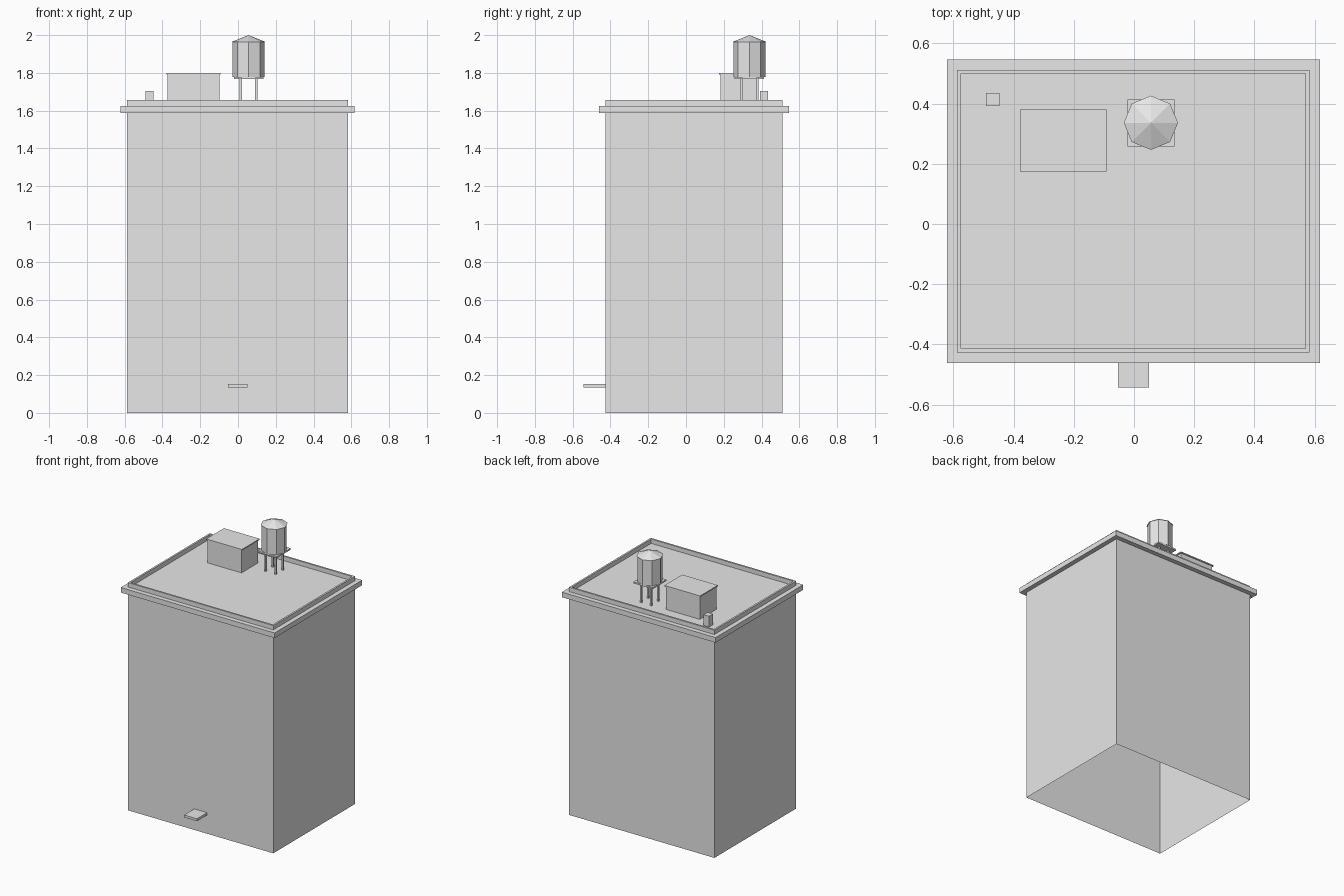
import bpy, bmesh
from math import radians

cube = bpy.data.objects.get("Cube")
if cube:
    bpy.data.objects.remove(cube, do_unlink=True)

GREY = (0.8, 0.8, 0.8, 1)
mat = bpy.data.materials.new("plain_grey")
mat.use_nodes = True
mat.diffuse_color = GREY
mat.node_tree.nodes["Principled BSDF"].inputs["Base Color"].default_value = GREY


def finish(name, bm):
    mesh = bpy.data.meshes.new(name)
    bm.to_mesh(mesh)
    bm.free()
    mesh.materials.append(mat)
    obj = bpy.data.objects.new(name, mesh)
    bpy.context.collection.objects.link(obj)
    return obj


def box(name, x0, x1, y0, y1, z0, z1):
    bm = bmesh.new()
    bmesh.ops.create_cube(bm, size=1)
    for v in bm.verts:
        v.co = (x1 if v.co.x > 0 else x0,
                y1 if v.co.y > 0 else y0,
                z1 if v.co.z > 0 else z0)
    return finish(name, bm)


# Rectangular footprint of the building, shared by all tiers
X0, X1, Y0, Y1 = -0.587, 0.583, -0.427, 0.512


def tiers(name, steps, cap=False):
    """Sweep (outward offset, height) steps around the footprint."""
    bm = bmesh.new()
    rings = []
    for d, z in steps:
        corners = ((X0 - d, Y0 - d), (X1 + d, Y0 - d), (X1 + d, Y1 + d), (X0 - d, Y1 + d))
        rings.append([bm.verts.new((x, y, z)) for x, y in corners])
    for a, b in zip(rings, rings[1:]):
        for i in range(4):
            j = (i + 1) % 4
            bm.faces.new((a[i], a[j], b[j], b[i]))
    if cap:
        bm.faces.new(rings[-1])
    return finish(name, bm)


ROOF, LEDGE, RIM = 1.625, 1.588, 1.657

# Hollow walls, open underneath, with cornice, parapet and sunken roof
tiers("walls", [(0, 0), (0, LEDGE)])
tiers("cornice", [(0, LEDGE), (0.034, LEDGE), (0.034, ROOF), (0, ROOF)])
tiers("parapet_and_roof", [(0, ROOF), (0, RIM), (-0.013, RIM), (-0.013, ROOF)], cap=True)

# Entrance canopy
box("entrance_canopy", -0.053, 0.05, -0.543, Y0, 0.135, 0.153)

# Stair house with a thin overhanging lid, and a chimney
box("stair_house", -0.372, -0.099, 0.182, 0.373, ROOF, 1.792)
box("stair_house_lid", -0.379, -0.092, 0.175, 0.38, 1.792, 1.8)
box("chimney", -0.491, -0.447, 0.391, 0.435, ROOF, 1.703)

# Water tank: legs, platform, octagonal barrel and conical roof
TX, TY = 0.056, 0.336
for sx, side in ((-1, "right"), (1, "left")):
    for sy, end in ((-1, "front"), (1, "back")):
        x, y = TX + sx * 0.041, TY + sy * 0.041
        box(f"tank_leg_{end}_{side}", x - 0.006, x + 0.006, y - 0.006, y + 0.006, ROOF, 1.767)
box("tank_platform", TX - 0.078, TX + 0.078, TY - 0.078, TY + 0.078, 1.767, 1.778)


def octagon(name, r0, r1, z0, z1):
    bm = bmesh.new()
    bmesh.ops.create_cone(bm, cap_ends=True, segments=8, radius1=r0, radius2=r1, depth=z1 - z0)
    bmesh.ops.translate(bm, verts=bm.verts, vec=(TX, TY, (z0 + z1) / 2))
    return finish(name, bm)


octagon("tank_barrel", 0.084, 0.084, 1.778, 1.964)
octagon("tank_roof", 0.09, 0, 1.964, 2.0)
